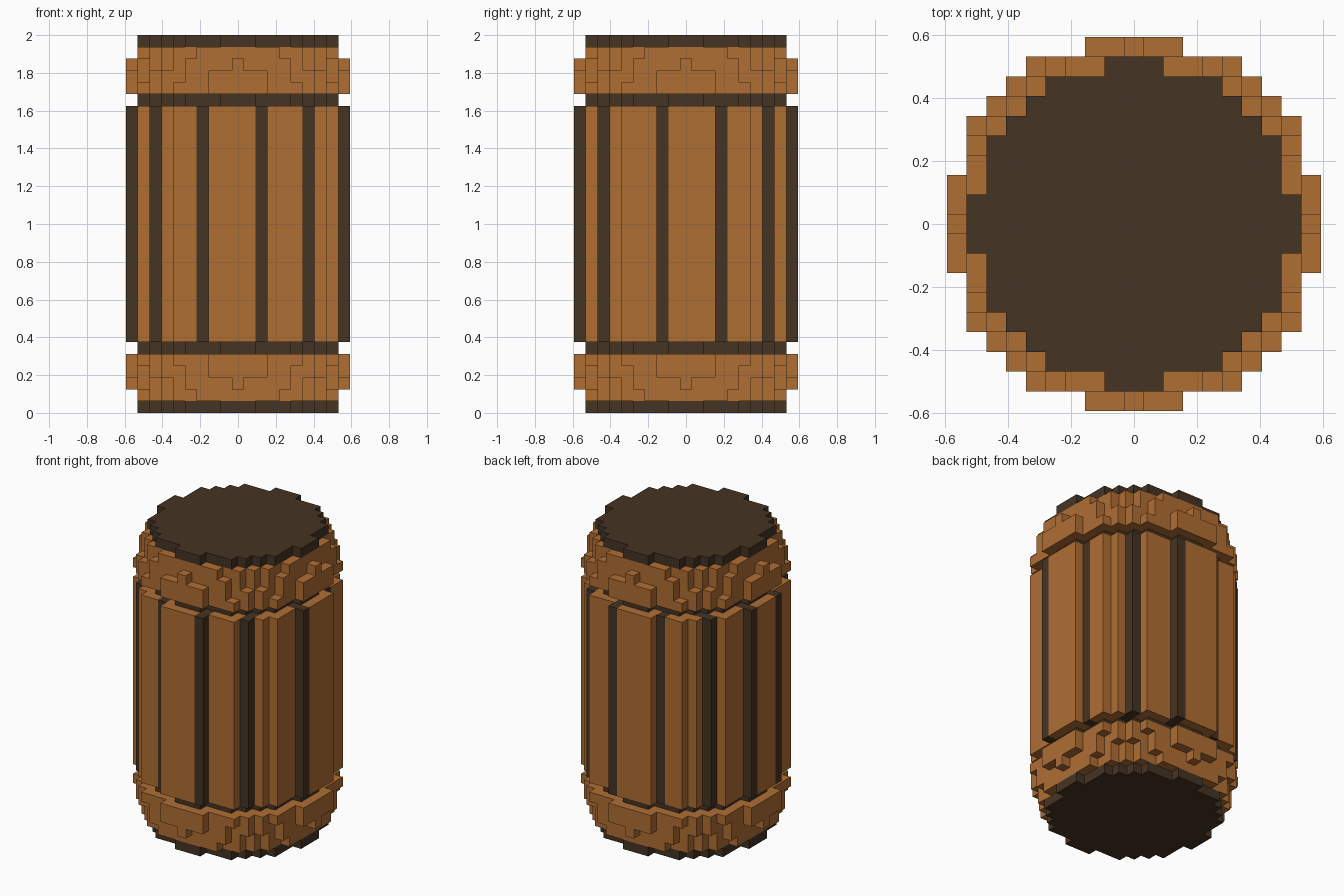
import bpy, bmesh
from mathutils import Vector

cube = bpy.data.objects.get("Cube")
if cube:
    bpy.data.objects.remove(cube, do_unlink=True)

U = 2 / 32  # one block


def material(name, rgb):
    m = bpy.data.materials.new(name)
    m.use_nodes = True
    m.diffuse_color = (*rgb, 1)
    bsdf = next(n for n in m.node_tree.nodes if n.type == 'BSDF_PRINCIPLED')
    bsdf.inputs["Base Color"].default_value = (*rgb, 1)
    bsdf.inputs["Roughness"].default_value = 0.9
    return m


wood = material("warm_wood", (0.434, 0.156, 0.0343))
dark = material("dark_wood", (0.0595, 0.0343, 0.0168))


def disc(r2):
    """Grid cells inside a circle of squared radius r2."""
    return {(i, j) for i in range(-9, 10) for j in range(-9, 10) if i * i + j * j <= r2}


def stepped_part(name, cells, low, high, mat):
    """Extrude a set of grid cells from layer low to layer high and merge flat faces."""
    bm = bmesh.new()
    for i, j in sorted(cells):
        bm.faces.new([bm.verts.new(((i + a) * U, (j + b) * U, low * U))
                      for a, b in ((-.5, -.5), (.5, -.5), (.5, .5), (-.5, .5))])
    bmesh.ops.remove_doubles(bm, verts=bm.verts[:], dist=U / 100)
    ext = bmesh.ops.extrude_face_region(bm, geom=bm.faces[:], use_keep_orig=True)
    top = [g for g in ext["geom"] if isinstance(g, bmesh.types.BMVert)]
    bmesh.ops.translate(bm, verts=top, vec=Vector((0, 0, (high - low) * U)))
    bmesh.ops.recalc_face_normals(bm, faces=bm.faces[:])
    bmesh.ops.dissolve_limit(bm, angle_limit=0.01, verts=bm.verts[:], edges=bm.edges[:])
    me = bpy.data.meshes.new(name)
    bm.to_mesh(me)
    bm.free()
    me.materials.append(mat)
    ob = bpy.data.objects.new(name, me)
    bpy.context.collection.objects.link(ob)
    return ob


# Dark end caps and hoops, mirrored between bottom and top
for side, flip in (("bottom", False), ("top", True)):
    def layer(part, r2, k, mat):
        z = 31 - k if flip else k
        stepped_part(f"{side}_{part}", disc(r2), z, z + 1, mat)

    layer("cap", 66, 0, dark)
    # Rounded rim, widening toward the hoop
    for k, r2 in enumerate((77, 81, 86, 89), start=1):
        layer(f"rim_{k}", r2, k, wood)
    layer("hoop", 66, 5, dark)

# Twelve dark seams around the body, each two blocks deep
seam_spots = [(2, -9), (6, -7), (9, -2), (8, 3), (6, 7), (2, 9),
              (-3, 8), (-7, 6), (-9, 2), (-9, -2), (-7, -6), (-3, -8)]
seams = set()
for x, y in seam_spots:
    inner = (x - (1 if x > 0 else -1), y) if abs(x) > abs(y) else (x, y - (1 if y > 0 else -1))
    seams |= {(x, y), inner}

stepped_part("seams", seams, 6, 26, dark)
stepped_part("staves", disc(89) - seams, 6, 26, wood)
